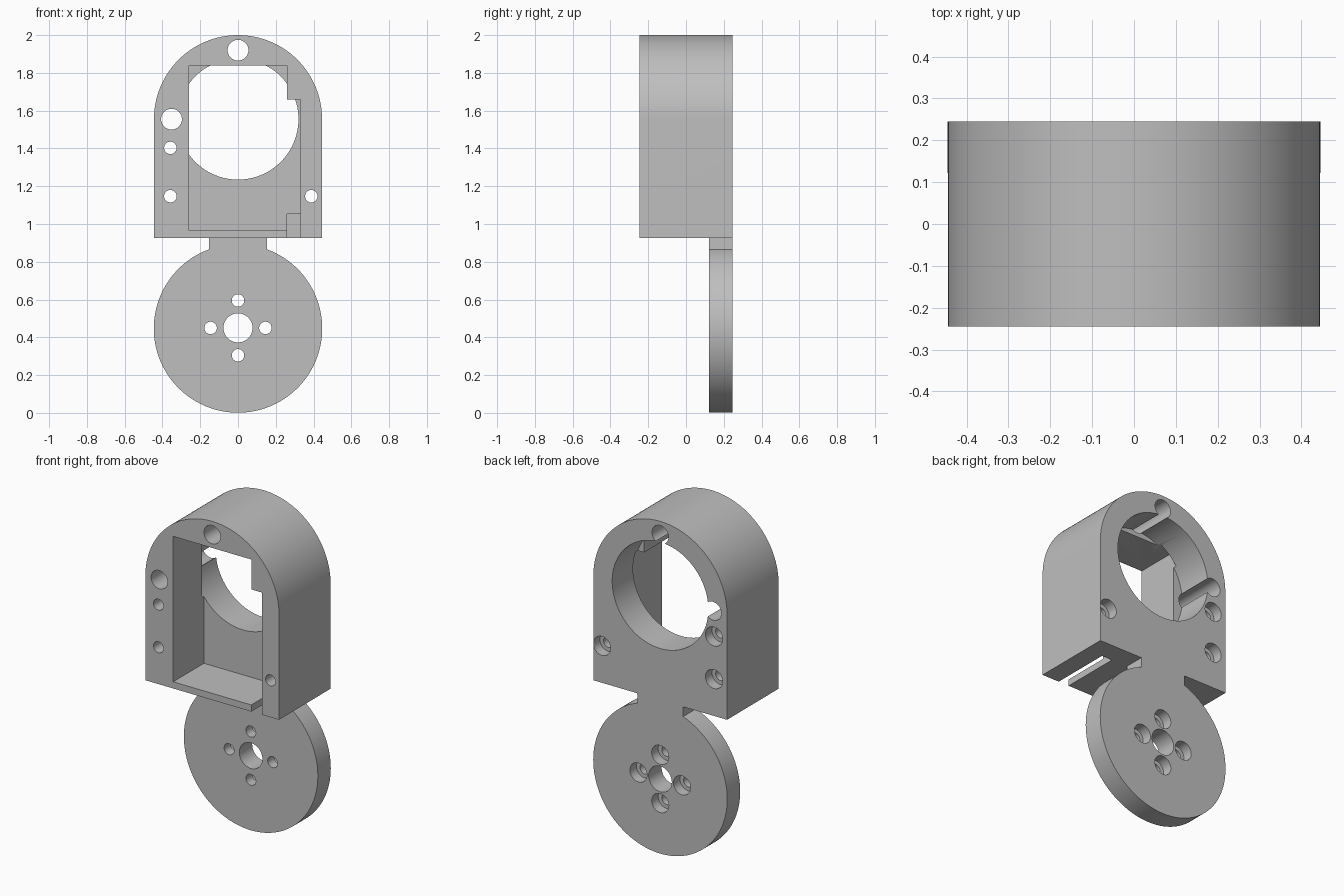
import bpy, bmesh
from math import sin, cos, pi, radians

cube = bpy.data.objects.get("Cube")
if cube:
    bpy.data.objects.remove(cube, do_unlink=True)

grey = bpy.data.materials.new("plain grey")
grey.use_nodes = True
colour = (0.52, 0.52, 0.52, 1)
grey.diffuse_color = colour
grey.node_tree.nodes["Principled BSDF"].inputs["Base Color"].default_value = colour

FRONT, BACK = -0.245, 0.245
PLATE = 0.122        # front of the thin rear plate
POCKET_END = 0.047   # depth reached by the motor pocket
OUT = 0.1            # how far cutters overshoot


def arc(x, z, r, start, end, steps):
    """Points on an arc in the XZ plane, angles in radians."""
    angles = [start + (end - start) * i / steps for i in range(steps + 1)]
    return [(x + r * cos(a), z + r * sin(a)) for a in angles]


def prism(name, profile, y0, y1):
    """Extrude an XZ outline from y0 to y1."""
    bm = bmesh.new()
    face = bm.faces.new([bm.verts.new((x, y0, z)) for x, z in profile])
    new = bmesh.ops.extrude_face_region(bm, geom=[face])["geom"]
    verts = [v for v in new if isinstance(v, bmesh.types.BMVert)]
    bmesh.ops.translate(bm, verts=verts, vec=(0, y1 - y0, 0))
    bmesh.ops.recalc_face_normals(bm, faces=bm.faces)
    mesh = bpy.data.meshes.new(name)
    bm.to_mesh(mesh)
    bm.free()
    mesh.materials.append(grey)
    obj = bpy.data.objects.new(name, mesh)
    bpy.context.collection.objects.link(obj)
    return obj


def activate(obj):
    bpy.ops.object.select_all(action='DESELECT')
    obj.select_set(True)
    bpy.context.view_layer.objects.active = obj


def cut(target, profile, y0, y1):
    """Subtract an extruded outline from the target."""
    cutter = prism("cutter", profile, y0, y1)
    cutter.hide_render = True
    mod = target.modifiers.new("cut", 'BOOLEAN')
    mod.operation = 'DIFFERENCE'
    mod.solver = 'EXACT'
    mod.object = cutter
    activate(target)
    bpy.ops.object.modifier_apply(modifier=mod.name)
    bpy.data.objects.remove(cutter, do_unlink=True)


def hole(target, x, z, r, y0=FRONT - OUT, y1=BACK + OUT, steps=40):
    cut(target, arc(x, z, r, 0, 2 * pi, steps)[:-1], y0, y1)


def screw_hole(target, x, z):
    """Through hole with a wider recess for the screw head at the back."""
    hole(target, x, z, 0.033)
    hole(target, x, z, 0.057, y0=BACK - 0.062)


# Arched housing
half, base, centre = 0.445, 0.925, 1.555
housing = prism("housing", [(-half, base), (half, base)]
                + arc(0, centre, half, 0, pi, 64), FRONT, BACK)

# Motor pocket with side channel open at the bottom
cut(housing, [(-0.26, 0.965), (0.26, 0.965), (0.26, 0.85), (0.33, 0.85),
              (0.33, 1.66), (0.26, 1.66), (0.26, 1.84), (-0.26, 1.84)],
    FRONT - OUT, POCKET_END)

# Deeper cable exit at the foot of the channel
cut(housing, [(0.26, 0.85), (0.33, 0.85), (0.33, 1.052), (0.26, 1.052)],
    0, PLATE)

# Round bore from the back
hole(housing, 0, centre, 0.32, y0=POCKET_END - 0.02, steps=96)

# Rod holes and screw holes in the housing
hole(housing, 0, 1.92, 0.055)
hole(housing, -0.352, centre, 0.055)
for x, z in ((-0.358, 1.403), (-0.358, 1.147), (0.388, 1.147)):
    screw_hole(housing, x, z)

# Round mounting plate with its neck
hub_z, hub_r, neck = 0.447, 0.446, 0.153
top = pi / 2
gap = 0.3495         # half angle of the neck on the disc
disc = prism("mounting_disc", [(neck, base), (-neck, base)]
             + arc(0, hub_z, hub_r, top + gap, top + 2 * pi - gap, 96),
             PLATE, BACK)

# Shaft hole and ring of screw holes
hole(disc, 0, hub_z + 0.003, 0.077, steps=48)
for i in range(4):
    a = i * pi / 2
    screw_hole(disc, 0.145 * cos(a), hub_z + 0.003 + 0.145 * sin(a))

for obj in (housing, disc):
    activate(obj)
    bpy.ops.object.shade_smooth_by_angle(angle=radians(30))
